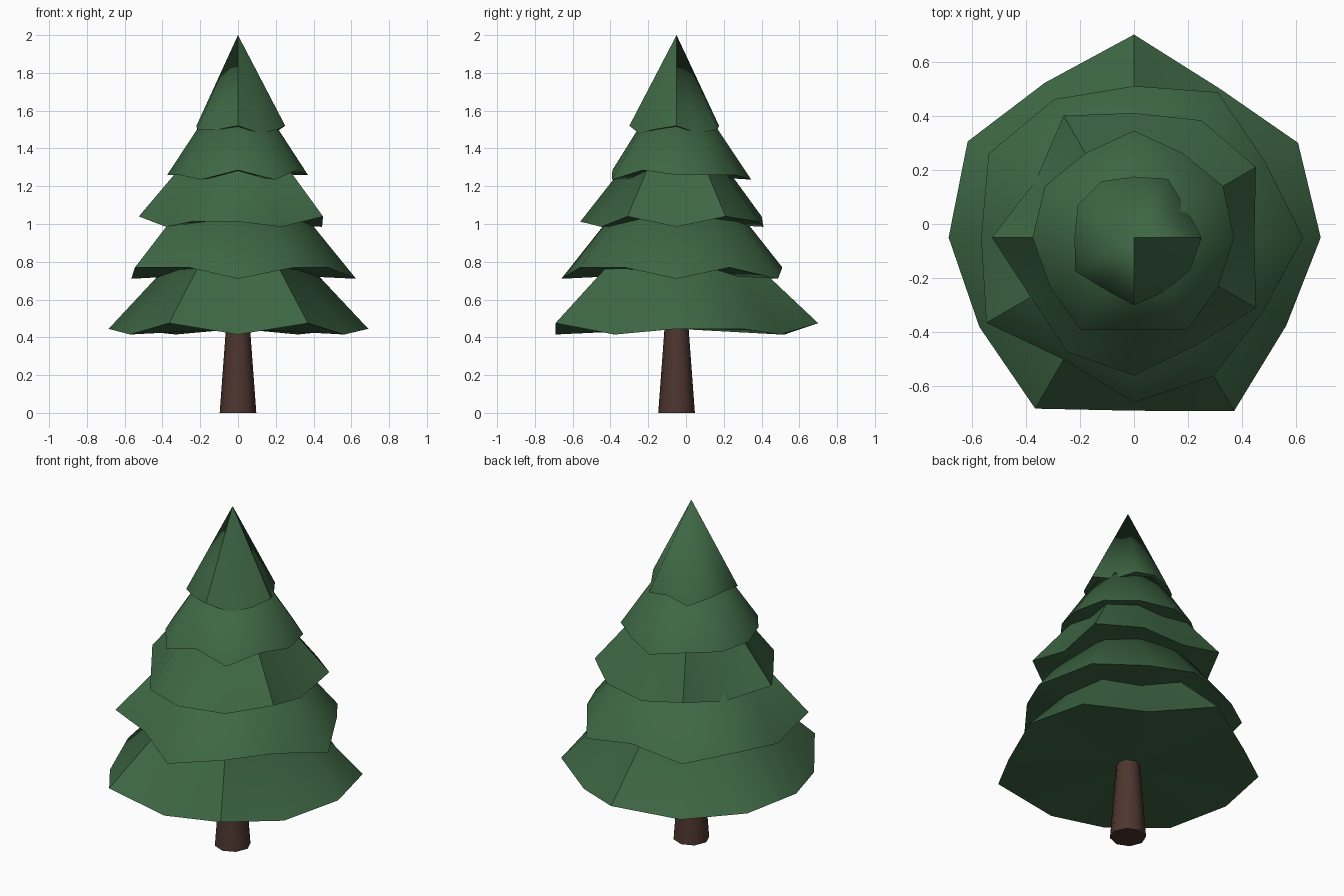
import bpy
import bmesh
import math
from mathutils import Vector

AXIS = Vector((0, -0.05, 0))

cube = bpy.data.objects.get("Cube")
if cube:
    bpy.data.objects.remove(cube, do_unlink=True)


def make_material(name, colour):
    mat = bpy.data.materials.new(name)
    mat.use_nodes = True
    mat.diffuse_color = colour
    shader = next(n for n in mat.node_tree.nodes if n.type == 'BSDF_PRINCIPLED')
    shader.inputs["Base Color"].default_value = colour
    shader.inputs["Roughness"].default_value = 0.9
    return mat


def finish(bm, name, mat, sharp_angle):
    """Turn the bmesh into an object, smooth except at sharp edges."""
    bmesh.ops.recalc_face_normals(bm, faces=bm.faces)
    mesh = bpy.data.meshes.new(name)
    bm.to_mesh(mesh)
    bm.free()
    mesh.materials.append(mat)
    mesh.shade_smooth()
    mesh.set_sharp_from_angle(angle=math.radians(sharp_angle))
    obj = bpy.data.objects.new(name, mesh)
    obj.location = AXIS
    bpy.context.collection.objects.link(obj)
    return obj


def foliage_tier(name, mat, apex, low, rise, radii, droop):
    """Cone with an uneven rim; droop marks each rim point low, middle or high."""
    step = {"-": 0.0, "=": 0.5, "+": 1.0}
    bm = bmesh.new()
    rim = []
    for i, (radius, mark) in enumerate(zip(radii, droop)):
        angle = math.tau * i / len(radii)
        rim.append(bm.verts.new((radius * math.cos(angle),
                                 radius * math.sin(angle),
                                 low + rise * step[mark])))
    tip = bm.verts.new((0, 0, apex))
    underside = bm.verts.new((0, 0, low + rise / 2))
    for a, b in zip(rim, rim[1:] + rim[:1]):
        bm.faces.new((a, b, tip))
        bm.faces.new((b, a, underside))
    return finish(bm, name, mat, 50)


green = make_material("pine green", (0.048, 0.135, 0.058, 1))
brown = make_material("bark brown", (0.075, 0.036, 0.028, 1))

# Tapered trunk
bm = bmesh.new()
bmesh.ops.create_cone(bm, cap_ends=True, segments=8, radius1=0.097,
                      radius2=0.06, depth=0.5)
bmesh.ops.translate(bm, verts=bm.verts, vec=(0, 0, 0.25))
finish(bm, "trunk", brown, 50)

# Stacked foliage: name, apex, rim height, rim rise, rim radii, rim pattern
tiers = [
    ("bottom_foliage", 1.18, 0.415, 0.06,
     (.69, .70, .635, .75, .66, .71, .685, .66, .73, .64, .74, .65),
     "==-+-==-+-+-"),
    ("lower_foliage", 1.48, 0.71, 0.06,
     (.625, .56, .62, .56, .59, .62, .565, .63, .52, .61, .59, .55),
     "-+-+-+-++-++"),
    ("middle_foliage", 1.66, 0.985, 0.055,
     (.445, .52, .50, .46, .52, .42, .525, .44, .49, .51, .46, .52),
     "-+=-+-+-==-+"),
    ("upper_foliage", 1.83, 1.235, 0.05,
     (.37, .38, .36, .395, .36, .38, .375, .36, .395, .34, .395, .36),
     "===-====-+-+"),
    ("top_foliage", 2.0, 1.48, 0.04,
     (.25, .22, .25, .225, .24, .24, .22, .25, .22, .25, .23, .24),
     "+-=+-++==+-="),
]
for name, apex, low, rise, radii, droop in tiers:
    foliage_tier(name, green, apex, low, rise, radii, droop)
